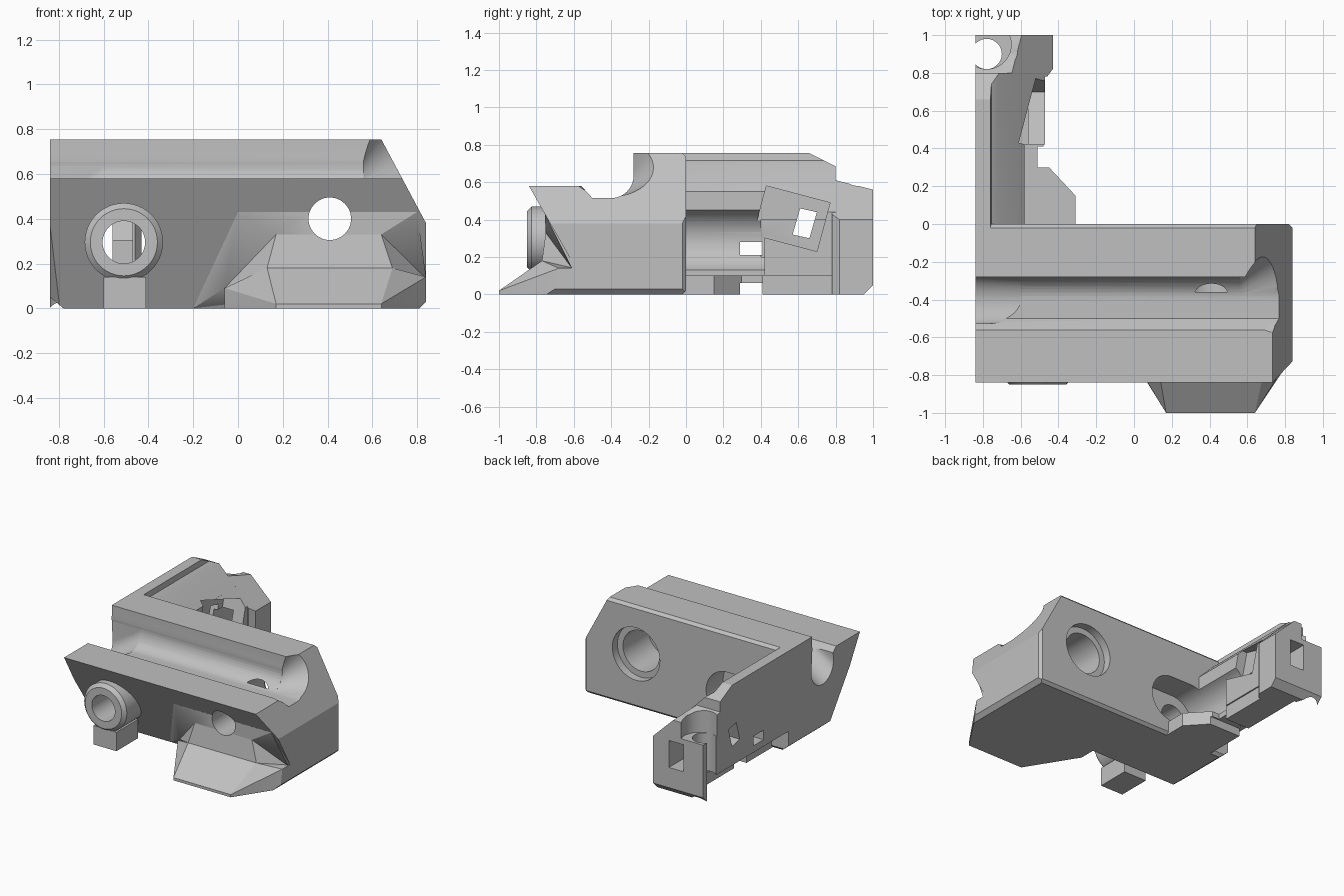
import bpy, bmesh, math
from mathutils import Vector

if "Cube" in bpy.data.objects:
    bpy.data.objects.remove(bpy.data.objects["Cube"], do_unlink=True)

grey = bpy.data.materials.new("plain_grey")
grey.use_nodes = True
grey.diffuse_color = (0.53, 0.53, 0.53, 1)
grey.node_tree.nodes["Principled BSDF"].inputs["Base Color"].default_value = (0.53, 0.53, 0.53, 1)


def place(axis, u, v, w):
    """Put profile point (u, v) at depth w along the axis."""
    return {"X": (w, u, v), "Y": (u, w, v), "Z": (u, v, w)}[axis]


def finish(name, bm):
    bmesh.ops.recalc_face_normals(bm, faces=bm.faces)
    mesh = bpy.data.meshes.new(name)
    bm.to_mesh(mesh)
    bm.free()
    mesh.materials.append(grey)
    ob = bpy.data.objects.new(name, mesh)
    bpy.context.collection.objects.link(ob)
    return ob


def prism(name, axis, pts, a, b):
    bm = bmesh.new()
    low, high = [[bm.verts.new(place(axis, u, v, w)) for u, v in pts] for w in (a, b)]
    bm.faces.new(low)
    bm.faces.new(high)
    for i in range(len(pts)):
        j = (i + 1) % len(pts)
        bm.faces.new((low[i], low[j], high[j], high[i]))
    return finish(name, bm)


def box(name, x, y, z):
    return prism(name, "Z", [(x[0], y[0]), (x[1], y[0]), (x[1], y[1]), (x[0], y[1])], *z)


def hull(name, pts):
    bm = bmesh.new()
    for p in pts:
        bm.verts.new(p)
    bmesh.ops.convex_hull(bm, input=bm.verts)
    spare = [v for v in bm.verts if not v.link_faces]
    bmesh.ops.delete(bm, geom=spare, context="VERTS")
    bmesh.ops.dissolve_limit(bm, angle_limit=0.01, verts=bm.verts, edges=bm.edges)
    return finish(name, bm)


def ring(axis, centre, r, depth, n=48):
    turns = [2 * math.pi * i / n for i in range(n)]
    return [place(axis, centre[0] + r * math.cos(t), centre[1] + r * math.sin(t), depth) for t in turns]


def rod(name, axis, centre, rings):
    """Round solid through (radius, depth) rings."""
    return hull(name, [p for r, d in rings for p in ring(axis, centre, r, d)])


def trim(ob, point, normal):
    """Slice off everything on the normal's side of a plane."""
    bm = bmesh.new()
    bm.from_mesh(ob.data)
    geom = bm.verts[:] + bm.edges[:] + bm.faces[:]
    cut = bmesh.ops.bisect_plane(bm, geom=geom, plane_co=point, plane_no=Vector(normal).normalized(),
                                 clear_outer=True)
    edges = [e for e in cut["geom_cut"] if isinstance(e, bmesh.types.BMEdge)]
    bmesh.ops.holes_fill(bm, edges=edges)
    bmesh.ops.recalc_face_normals(bm, faces=bm.faces)
    bm.to_mesh(ob.data)
    bm.free()


def carve(ob, cutters):
    bpy.context.view_layer.objects.active = ob
    for c in cutters:
        mod = ob.modifiers.new("cut", "BOOLEAN")
        mod.operation, mod.solver, mod.object = "DIFFERENCE", "EXACT", c
        bpy.ops.object.modifier_apply(modifier=mod.name)


# Main block with a rounded groove along its top
arc = [(-0.40 + 0.12 * math.cos(t), 0.635 + 0.12 * math.sin(t))
       for t in [math.radians(-90 + 9 * i) for i in range(12)]]
section = [(0, 0.02), (-0.02, 0), (-0.51, 0), (-0.84, 0.58), (-0.56, 0.58), (-0.50, 0.515)]
section += arc + [(-0.28, 0.7), (-0.28, 0.755), (-0.02, 0.755), (0, 0.735)]
main_block = prism("main_block", "X", section, -0.84, 0.84)
trim(main_block, (0.84, 0, 0.38), (0.375, 0, 0.2))
trim(main_block, (0.84, 0, 0.03), (1, 0, -1))
trim(main_block, (-0.84, 0, 0.05), (-1, 0, -1.2))
trim(main_block, (0.84, -0.02, 0), (1, 1, 0))

# Faceted boss at the front: spreading foot, narrow waist and the neck that fairs it into the block
foot = [(-0.06, -0.63), (0.17, -1), (0.64, -1), (0.84, -0.7), (0.84, -0.4), (-0.06, -0.45)]
boss_foot = hull("boss_foot", [(x, y, z) for x, y in foot for z in (0, 0.02)] +
                 [(0.13, -0.77, 0.18), (0.69, -0.77, 0.18), (-0.06, -0.62, 0.09),
                  (0.84, -0.68, 0.14), (0.84, -0.4, 0.14)])
trim(boss_foot, (0.84, 0, 0.03), (1, 0, -1))
boss_waist = hull("boss_waist", [
    (0.13, -0.77, 0.18), (0.69, -0.77, 0.18), (0.17, -0.75, 0.33), (0.64, -0.75, 0.33),
    (-0.06, -0.6, 0.09), (0.84, -0.6, 0.14), (0.2, -0.45, 0.33), (0.6, -0.45, 0.33)])
boss_neck = hull("boss_neck", [
    (0, -0.755, 0.43), (0.8, -0.755, 0.43), (0.17, -0.75, 0.33), (0.64, -0.75, 0.33),
    (-0.06, -0.6, 0.09), (0.84, -0.61, 0.14), (-0.2, -0.51, 0), (0.8, -0.45, 0.05),
    (0.8, -0.45, 0.43), (0.1, -0.45, 0.43)])

# Tube and the little foot below it
tube = rod("tube", "Y", (-0.51, 0.295), [(0.15, -0.85), (0.175, -0.825), (0.175, -0.45)])
tube_foot = box("tube_foot", (-0.6, -0.41), (-0.84, -0.59), (0, 0.14))

# Arm reaching back, with a sloped shoulder and a thicker rear half
arm = prism("arm", "Y", [(-0.84, 0), (-0.84, 0.755), (-0.76, 0.755), (-0.755, 0.715), (-0.72, 0.69),
                         (-0.58, 0.55), (-0.58, 0.1), (-0.51, 0.1), (-0.51, 0)], -0.03, 0.8)
thick_wall = prism("thick_wall", "Y", [(-0.7, 0.1), (-0.7, 0.669), (-0.47, 0.44), (-0.47, 0.1)], 0.42, 0.8)
arm_end = prism("arm_end", "Y", [(-0.84, 0), (-0.84, 0.755), (-0.76, 0.755), (-0.755, 0.715),
                                 (-0.43, 0.4), (-0.43, 0)], 0.78, 1)
for part in (arm, arm_end):
    trim(part, (0, 0.66, 0.755), (0, 0.5, 1))
trim(arm_end, (0, 1, 0.05), (0, 1, -1))
trim(arm_end, (0, 1, 0.56), (0, 0.25, 1))
trim(arm_end, (-0.43, 0.82, 0), (0.8, -0.6, 0))

# Ledge at the foot of the arm and rear rail
ledge = prism("ledge", "Z", [(-0.7, -0.02), (-0.31, -0.02), (-0.31, 0.15), (-0.45, 0.3), (-0.7, 0.3)],
              0, 0.1)
rail = box("rail", (-0.66, -0.48), (0.41, 0.78), (0, 0.1))

# Cutters: bores, pockets, windows and notches
bore = rod("tube_bore", "Y", (-0.51, 0.295), [(0.095, -0.9), (0.095, 0.1)])
pocket = rod("arm_pocket", "Y", (-0.51, 0.29), [(0.175, -0.12), (0.175, 0.42)])
block_pocket = hull("block_pocket", [p for x in (-0.51, -0.34) for d in (-0.2, 0.1)
                                     for p in ring("Y", (x, 0.29), 0.175, d)])
boss_bore = rod("boss_bore", "Y", (0.41, 0.4), [(0.095, -1.1), (0.095, 0.1)])
wide_bore = rod("wide_bore", "Y", (0.41, 0.4), [(0.15, -0.36), (0.15, 0.1)])
counterbore = rod("counterbore", "Y", (0.41, 0.4), [(0.195, -0.06), (0.195, 0.1)])
groove_flare = hull("groove_flare", ring("X", (-0.4, 0.635), 0.12, 0.56) +
                    ring("X", (-0.4, 0.885), 0.36, 0.8))
groove_dip = hull("groove_dip", ring("X", (-0.4, 0.635), 0.12, -0.6) +
                  ring("X", (-0.4, 0.48), 0.13, -0.85) + ring("X", (-0.4, 0.635), 0.12, -0.85))
corner_chip = hull("corner_chip", [(-0.84, -0.72, 0.37), (-0.79, -0.51, -0.01), (-0.84, -0.45, -0.01),
                                   (-0.95, -0.75, -0.01)])
latch_pocket = prism("latch_pocket", "X", [(0.43, 0.58), (0.77, 0.49), (0.7, 0.23), (0.36, 0.32)],
                     -0.65, -0.3)
latch_window = prism("latch_window", "X", [(0.61, 0.46), (0.7, 0.44), (0.66, 0.3), (0.57, 0.32)], -1, 0)
side_slot = box("side_slot", (-1, 0), (0.29, 0.41), (0.21, 0.28))
floor_notch = box("floor_notch", (-1, -0.2), (0.29, 0.41), (-0.1, 0.06))
end_window = box("end_window", (-0.68, -0.56), (0.4, 1.1), (0.2, 0.4))
end_notch = rod("end_notch", "Z", (-0.78, 0.95), [(0.13, 0.44), (0.13, 1)])
end_slit = rod("end_slit", "Z", (-0.78, 0.9), [(0.08, -0.1), (0.08, 1)])
under_cut = box("under_cut", (-0.95, -0.68), (-0.04, 0.9), (-0.1, 0.16))
end_bite = rod("end_bite", "X", (0.92, 0.68), [(0.1, -1), (0.1, 0)])

jobs = [
    (main_block, [bore, block_pocket, boss_bore, wide_bore, counterbore, groove_flare, groove_dip,
                  corner_chip]),
    (boss_foot, []),
    (boss_waist, [boss_bore]),
    (boss_neck, [boss_bore]),
    (tube, [bore]),
    (tube_foot, [bore]),
    (arm, [pocket, latch_pocket, latch_window, side_slot, floor_notch, end_window, under_cut]),
    (thick_wall, [latch_pocket, latch_window, end_window]),
    (arm_end, [end_window, end_notch, end_slit, under_cut, end_bite]),
    (ledge, [pocket, floor_notch]),
    (rail, []),
]
for part, cutters in jobs:
    carve(part, cutters)
for c in {c for part, cutters in jobs for c in cutters}:
    bpy.data.objects.remove(c, do_unlink=True)

# Smooth the round surfaces, keep edges crisp
bpy.ops.object.select_all(action="DESELECT")
for part, cutters in jobs:
    part.select_set(True)
    bpy.context.view_layer.objects.active = part
bpy.ops.object.shade_smooth_by_angle(angle=math.radians(25))
